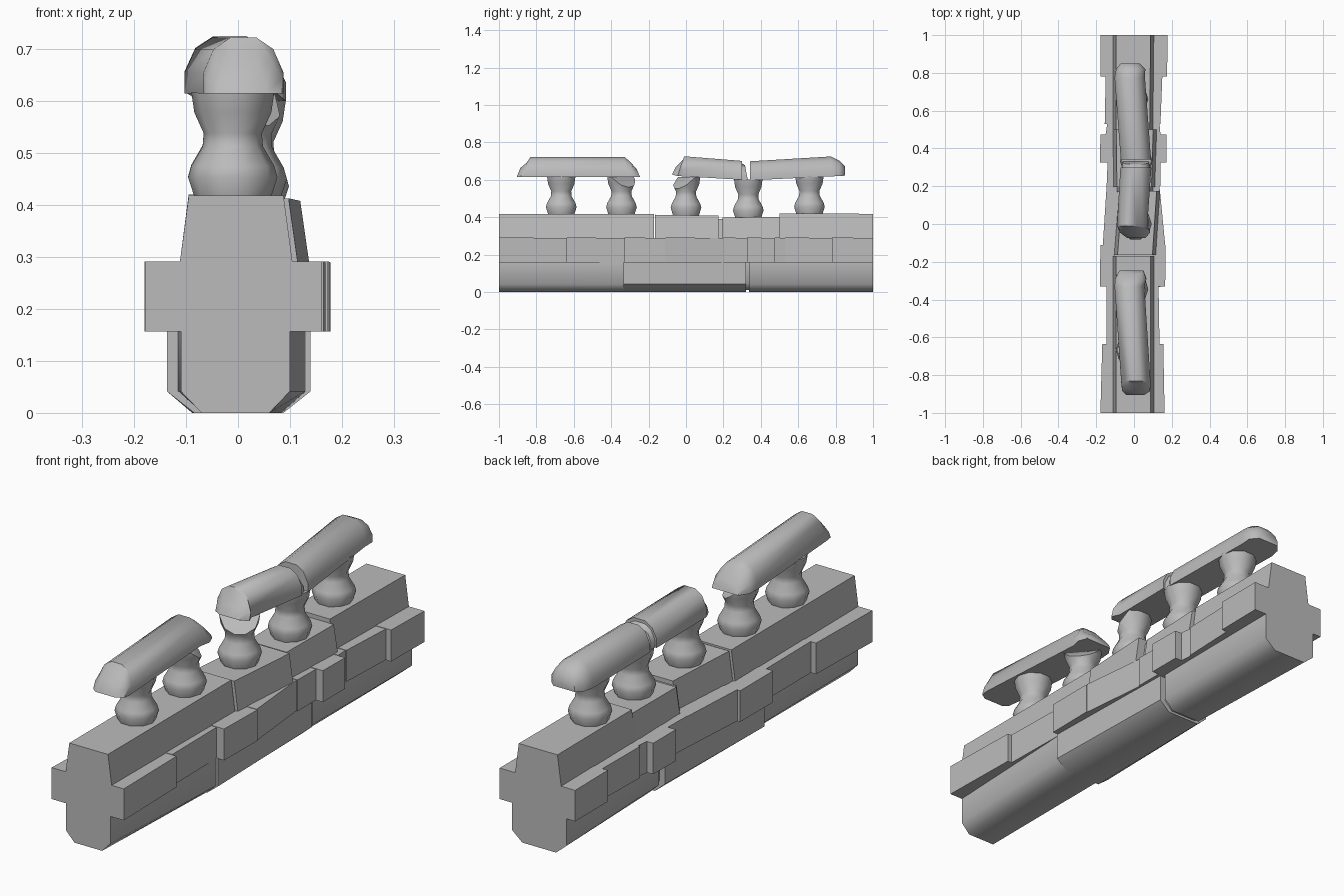
import bpy, bmesh, math
from mathutils import Vector

cube = bpy.data.objects.get("Cube")
if cube:
    bpy.data.objects.remove(cube, do_unlink=True)

stone = bpy.data.materials.new("grey stone")
stone.use_nodes = True
grey = (0.5, 0.5, 0.5, 1)
stone.diffuse_color = grey
stone.node_tree.nodes["Principled BSDF"].inputs["Base Color"].default_value = grey


def finish(name, bm, angle):
    bmesh.ops.recalc_face_normals(bm, faces=bm.faces)
    mesh = bpy.data.meshes.new(name)
    bm.to_mesh(mesh)
    bm.free()
    mesh.materials.append(stone)
    ob = bpy.data.objects.new(name, mesh)
    bpy.context.collection.objects.link(ob)
    bpy.ops.object.select_all(action='DESELECT')
    ob.select_set(True)
    bpy.context.view_layer.objects.active = ob
    bpy.ops.object.shade_smooth_by_angle(angle=math.radians(angle))
    return ob


def loft(name, half, stations, angle=30):
    """Sweep a mirrored half outline (side, height) through stations
    (y, left, right, bottom, top, lean)."""
    outline = half + [(-u, v) for u, v in reversed(half)]
    bm = bmesh.new()
    rings = []
    for y, left, right, bottom, top, lean in stations:
        mid, wide = (left + right) / 2, (right - left) / 2
        rings.append([bm.verts.new((mid + wide * u, y + lean * v, bottom + (top - bottom) * v))
                      for u, v in outline])
    n = len(outline)
    for a, b in zip(rings, rings[1:]):
        for i in range(n):
            j = (i + 1) % n
            bm.faces.new((a[i], a[j], b[j], b[i]))
    bm.faces.new(rings[0])
    bm.faces.new(rings[-1])
    return finish(name, bm, angle)


def baluster(name, x, y, z, chip=None):
    """Turned post; chip is a cutting plane (point, normal) breaking its head."""
    profile = [(.073, 0), (.086, .04), (.08, .062), (.058, .1), (.056, .125), (.074, .165), (.08, .205)]
    bm = bmesh.new()
    rings = []
    sides = 10
    for r, h in profile:
        rings.append([bm.verts.new((x + r * math.cos(math.tau * i / sides),
                                    y + r * math.sin(math.tau * i / sides), z + h))
                      for i in range(sides)])
    for a, b in zip(rings, rings[1:]):
        for i in range(sides):
            j = (i + 1) % sides
            bm.faces.new((a[i], a[j], b[j], b[i]))
    bm.faces.new(rings[0])
    bm.faces.new(rings[-1])
    if chip:
        point, normal = chip
        cut = bmesh.ops.bisect_plane(bm, geom=bm.verts[:] + bm.edges[:] + bm.faces[:],
                                     plane_co=Vector((x, y, z)) + Vector(point),
                                     plane_no=normal, clear_outer=True)
        edges = [e for e in cut["geom_cut"] if isinstance(e, bmesh.types.BMEdge)]
        bmesh.ops.holes_fill(bm, edges=edges)
    finish(name, bm, 48)


# Outlines
footing = [(.62, 0), (1, .26), (1, 1)]
box = [(1, 0), (1, 1)]
plinth = [(1, 0), (.84, 1)]
handrail = [(1, 0), (1, .35), (.74, .76), (.32, .96)]

# Bottom course with rounded lower edges
for i, (y0, l0, r0, y1, l1, r1) in enumerate([
        (-1, -.11, .10, -.333, -.115, .13),
        (-.333, -.137, .14, .32, -.125, .125),
        (.338, -.11, .115, 1, -.137, .12)]):
    loft(f"footing_block_{i + 1}", footing,
         [(y0, l0, r0, 0, .16, 0), (y1, l1, r1, 0, .16, 0)], 50)
loft("footing_joint", footing, [(.31, -.10, .10, .01, .16, 0), (.345, -.10, .10, .01, .16, 0)], 50)

# Projecting and recessed middle course
for i, (y0, l0, r0, y1, l1, r1) in enumerate([
        (-1, -.178, .162, -.635, -.168, .155),
        (-.635, -.145, .135, -.33, -.145, .13),
        (-.33, -.18, .165, -.11, -.178, .168),
        (-.11, -.165, .165, .2, -.145, .135),
        (.2, -.145, .14, .325, -.14, .14),
        (.325, -.18, .172, .475, -.178, .172),
        (.475, -.15, .14, .53, -.142, .135),
        (.53, -.155, .14, .78, -.15, .15),
        (.78, -.178, .175, 1, -.178, .178)]):
    loft(f"ledge_block_{i + 1}", box,
         [(y0, l0, r0, .157, .291, 0), (y1, l1, r1, .157, .289, 0)])

# Tapered upper course, its blocks slightly out of line
for i, (y0, l0, r0, z0, y1, l1, r1, z1) in enumerate([
        (-1, -.112, .105, .418, -.17, -.112, .105, .418),
        (-.165, -.105, .115, .413, .175, -.078, .137, .408),
        (.195, -.108, .11, .398, .5, -.112, .12, .402),
        (.5, -.112, .10, .42, 1, -.112, .105, .418)]):
    loft(f"plinth_block_{i + 1}", plinth,
         [(y0, l0, r0, .289, z0, 0), (y1, l1, r1, .289, z1, 0)])
loft("plinth_joint", plinth, [(.17, -.09, .10, .289, .39, 0), (.2, -.09, .10, .289, .39, 0)])

# Turned posts, two with broken heads
baluster("baluster_1", -.01, -.667, .413)
baluster("baluster_2", -.01, -.345, .413, ((.03, 0, .19), (.55, .45, .7)))
baluster("baluster_3", .008, 0, .41, ((0, -.02, .185), (.4, -.55, .73)))
baluster("baluster_4", .012, .333, .396)
baluster("baluster_5", -.01, .66, .415)

# Handrail pieces with broken ends
loft("front_handrail", handrail, [
    (-.905, -.04, .055, .615, .665, .02),
    (-.885, -.062, .085, .615, .695, .035),
    (-.85, -.067, .088, .615, .727, .02),
    (-.33, -.103, .055, .615, .727, 0),
    (-.285, -.10, .065, .615, .705, -.02),
    (-.245, -.075, .05, .615, .66, -.02)], 48)
loft("middle_handrail", handrail, [
    (-.075, -.035, .06, .628, .668, .02),
    (-.045, -.075, .085, .62, .71, .03),
    (-.01, -.09, .07, .618, .73, 0),
    (.3, -.072, .092, .6, .705, 0)], 48)
loft("middle_handrail_break", handrail, [
    (.295, -.064, .082, .6, .695, 0),
    (.33, -.062, .08, .6, .68, -.015)], 48)
loft("back_handrail", handrail, [
    (.342, -.07, .09, .597, .703, 0),
    (.775, -.103, .058, .618, .729, 0),
    (.82, -.095, .06, .62, .705, 0),
    (.85, -.07, .03, .622, .675, 0)], 48)
